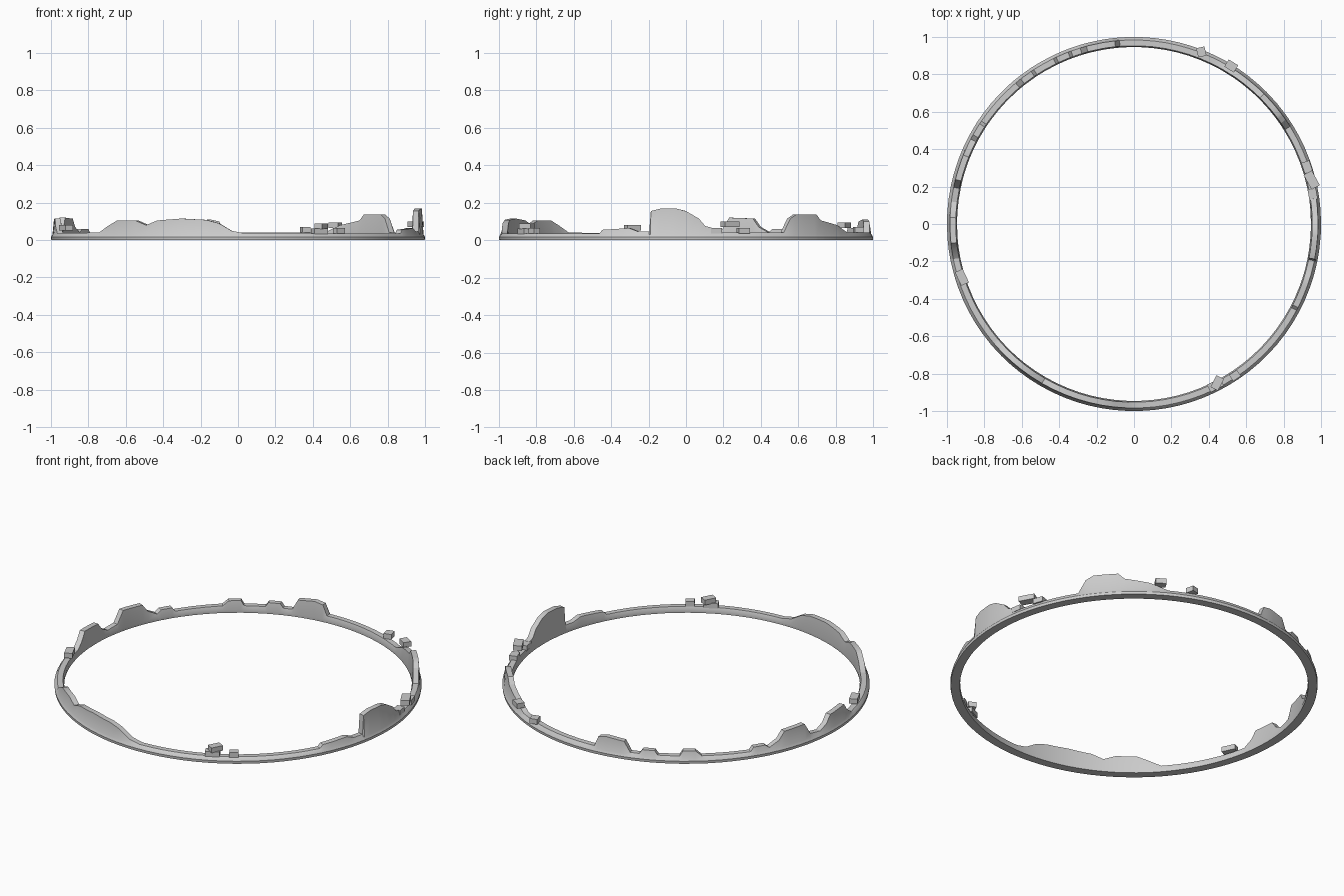
import bpy, bmesh, math

# (angle in degrees, wall height) around the ring, straight lines between
CREST = [(-28, .036), (-27, .055), (-18, .064), (-15, .045), (-11.5, .045),
         (-11, .155), (-8, .168), (-3, .168), (0, .155), (4, .115), (6, .075), (8, .066),
         (9, .04), (32, .04), (34.5, .115), (37, .138), (45, .138), (47, .105),
         (55, .08), (61, .04), (94.5, .04), (96, .1), (99, .11), (105, .1),
         (107, .04), (110, .04), (111, .065), (115, .065), (116, .04),
         (123, .04), (124, .07), (128, .07), (130, .04), (146, .036),
         (147, .06), (151, .06), (152.5, .04), (156, .07), (158, .115),
         (166, .12), (168.5, .05), (173, .04), (176, .065), (178, .108),
         (186, .115), (188, .07), (191, .036), (221, .04), (225, .075),
         (229, .105), (236, .105), (240, .08), (244, .105), (252, .115),
         (260, .108), (264, .09), (268, .05), (272, .036), (332, .036)]


def crest(a):
    for (a0, h0), (a1, h1) in zip(CREST, CREST[1:]):
        if a0 <= a <= a1:
            return h0 + (h1 - h0) * (a - a0) / (a1 - a0)
    return .036


def finish(name, bm):
    bmesh.ops.recalc_face_normals(bm, faces=bm.faces)
    me = bpy.data.meshes.new(name)
    bm.to_mesh(me)
    bm.free()
    ob = bpy.data.objects.new(name, me)
    bpy.context.collection.objects.link(ob)
    return ob


# Ruined wall: a closed cross-section swept round the circle, following the crest
bm = bmesh.new()
angles = sorted({a for a, _ in CREST[:-1]} | set(range(-28, 332, 4)))
rings = []
for a in angles:
    h = crest(a)
    profile = [(.948, 0), (.998, 0), (1.0, .016), (.992, .03),
               (.984, h), (.953, h), (.946, .018)]
    t = math.radians(a)
    rings.append([bm.verts.new((r * math.cos(t), r * math.sin(t), z)) for r, z in profile])
for i, ring in enumerate(rings):
    nxt = rings[(i + 1) % len(rings)]
    for j in range(len(ring)):
        k = (j + 1) % len(ring)
        bm.faces.new((ring[j], nxt[j], nxt[k], ring[k]))
wall = finish("ruined_wall_ring", bm)
bpy.context.view_layer.objects.active = wall
wall.select_set(True)
bpy.ops.object.shade_smooth_by_angle(angle=math.radians(30))

# Loose stones: x, y, centre height, width across, length along, extra turn
STONES = [(.36, .92, .055, .05, .045, 35), (.52, .845, .08, .045, .06, 0),
          (.925, .305, .05, .045, .06, 0), (.95, .235, .085, .05, .09, 15),
          (.955, .16, .05, .045, .06, 0),
          (.435, -.862, .048, .045, .08, 0), (.445, -.85, .075, .045, .07, 35),
          (.54, -.81, .05, .04, .05, 0), (-.92, -.285, .065, .045, .08, 8)]
for i, (x, y, z, w, l, turn) in enumerate(STONES):
    bpy.ops.mesh.primitive_cube_add(size=1, location=(x, y, z),
                                    rotation=(0, 0, math.atan2(y, x) + math.radians(turn)))
    ob = bpy.context.object
    ob.name = f"loose_stone_{i + 1}"
    ob.scale = (w, l, .03)
